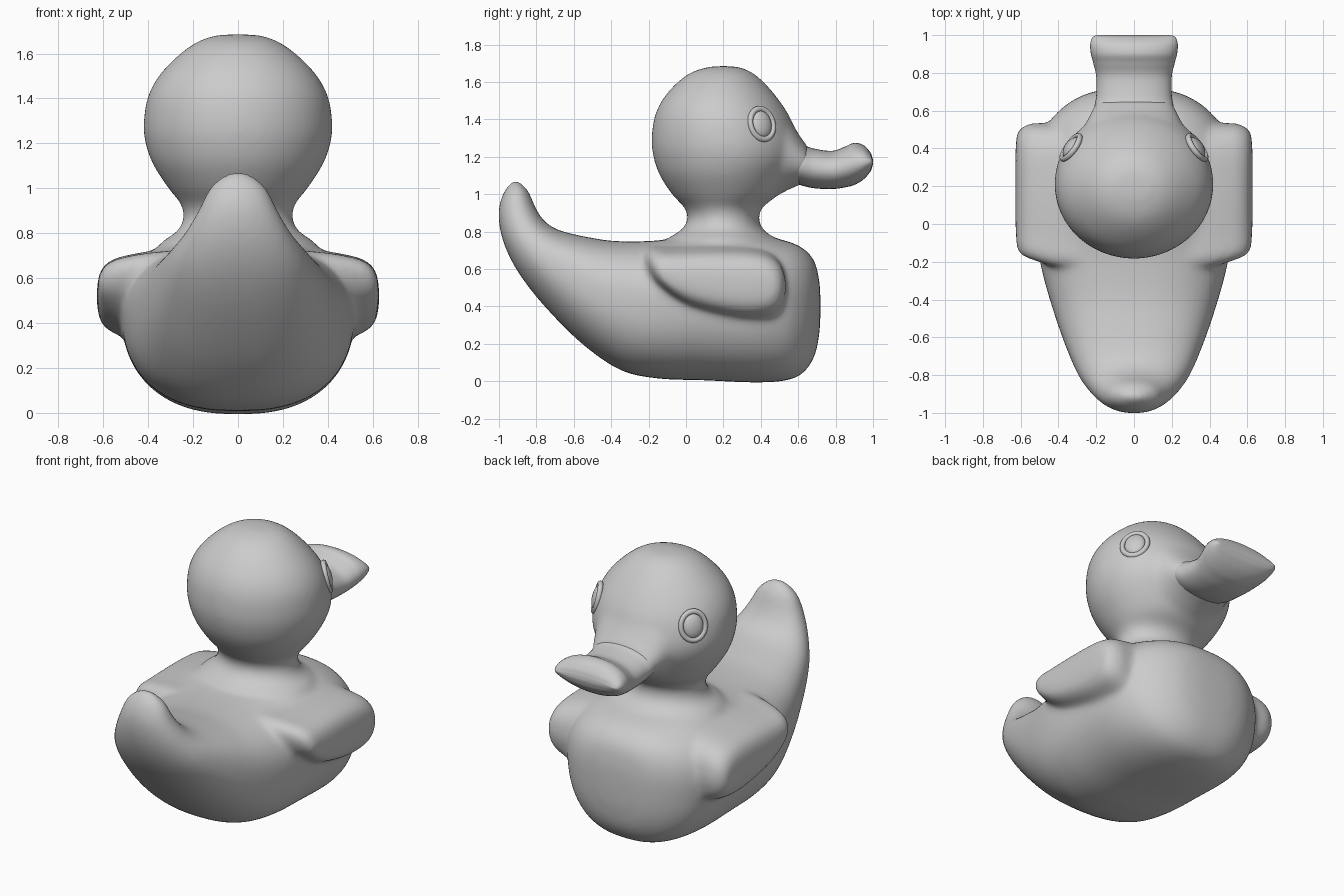
import bpy, bmesh
from math import cos, sin, pi
from mathutils import Vector

if "Cube" in bpy.data.objects:
    bpy.data.objects.remove(bpy.data.objects["Cube"])

N = 48


def spline(rows, sub=6, closed=False):
    """Catmull-Rom interpolation through tuples of numbers."""
    n, out = len(rows), []
    at = (lambda i: rows[i % n]) if closed else (lambda i: rows[max(0, min(n - 1, i))])
    for i in range(n if closed else n - 1):
        p = [at(i + k) for k in (-1, 0, 1, 2)]
        for s in range(sub):
            t = s / sub
            out.append([0.5 * (2 * b + (c - a) * t + (2 * a - 5 * b + 4 * c - d) * t * t
                               + (3 * b - a - 3 * c + d) * t ** 3) for a, b, c, d in zip(*p)])
    return out if closed else out + [list(rows[-1])]


def skin(name, rings):
    """Closed tube through equal-length rings of points."""
    bm = bmesh.new()
    vs = [[bm.verts.new(p) for p in r] for r in rings]
    n = len(rings[0])
    for a, b in zip(vs, vs[1:]):
        for i in range(n):
            bm.faces.new((a[i], a[(i + 1) % n], b[(i + 1) % n], b[i]))
    bm.faces.new(vs[0])
    bm.faces.new(vs[-1])
    bmesh.ops.recalc_face_normals(bm, faces=bm.faces)
    me = bpy.data.meshes.new(name)
    bm.to_mesh(me)
    bm.free()
    me.shade_smooth()
    ob = bpy.data.objects.new(name, me)
    bpy.context.collection.objects.link(ob)
    return ob


def loft(name, rows, e0, e1=None, taper=0):
    """Rows: one end (y, z), opposite end (y, z), half width; squareness goes from e0 to e1."""
    rings, rows = [], spline(rows)
    for k, (y0, z0, y1, z1, w) in enumerate(rows):
        f = min(1, 2 * k / len(rows))
        e = e0 if e1 is None else e0 + (e1 - e0) * f
        ring = []
        for i in range(N):
            a = 2 * pi * i / N
            c, s = cos(a), sin(a)
            u = abs(c) ** (2 / e) * (1 if c > 0 else -1)
            v = abs(s) ** (2 / e) * (1 if s > 0 else -1)
            ring.append((w * u * (1 + taper * f * v), (y0 + y1) / 2 + v * (y1 - y0) / 2,
                         (z0 + z1) / 2 + v * (z1 - z0) / 2))
        rings.append(ring)
    return skin(name, rings)


# body with upswept tail
body = loft("body", [
    (-.93, 1.07, -.90, 1.075, .04), (-.98, 1.0, -.845, 1.02, .12), (-1.003, .89, -.80, .92, .175),
    (-.975, .74, -.75, .85, .235), (-.895, .58, -.67, .805, .30), (-.755, .40, -.52, .77, .365),
    (-.555, .20, -.38, .75, .425), (-.35, .06, -.2, .75, .48), (-.15, .015, -.05, .765, .51),
    (.1, .005, .1, .79, .52), (.35, -.006, .35, .79, .51), (.52, .002, .52, .755, .455),
    (.62, .04, .62, .715, .37), (.685, .13, .685, .645, .26), (.712, .25, .712, .54, .15),
    (.719, .36, .719, .44, .04)], 2.0, 2.5, .09)

# neck and head: horizontal rings (z, centre y, y radius, x radius)
head = loft("head", [(y - r, z, y + r, z, w) for z, y, r, w in [
    (.68, .19, .36, .40), (.76, .19, .29, .34), (.81, .195, .22, .27), (.87, .2, .19, .242), (.93, .2, .21, .255),
    (1.0, .21, .285, .31), (1.1, .21, .35, .375), (1.19, .215, .387, .41), (1.28, .21, .394, .421),
    (1.4, .195, .367, .404), (1.5, .185, .315, .353), (1.59, .185, .24, .268), (1.65, .19, .165, .185),
    (1.678, .2, .09, .11), (1.685, .2, .035, .04)]], 2)

# face tapering into the beak
face = loft("face", [(.3, .95, .3, 1.62, .33), (.42, .975, .42, 1.56, .31), (.5, 1.0, .5, 1.475, .272),
                     (.56, 1.03, .56, 1.39, .243), (.61, 1.05, .61, 1.31, .22), (.655, 1.07, .655, 1.25, .195)], 2)

# wings: outline rings shrinking outward, flaring into the body
outline = spline([(-.19, .63), (-.15, .53), (-.02, .43), (.15, .375), (.33, .35), (.48, .375), (.533, .48),
                  (.51, .61), (.41, .675), (.2, .69), (-.05, .685), (-.155, .68)], 5, True)
wings = []
for side in (-1, 1):
    rings = []
    for x, k in spline([(.25, 1.5), (.40, 1.33), (.48, 1.17), (.535, 1.02), (.58, .88), (.608, .7),
                        (.623, .45), (.628, .2)], 3):
        flare = 1 + max(0, k - 1) * .5
        ring = []
        for y, z in outline:
            ky = min(k, 1) * .35 + .65 if y > .2 else (k * .3 + .7)
            kz = k if z < .52 else min(k, flare)
            ring.append((side * x, .2 + (y - .2) * (ky if k > .4 else .6), .52 + (z - .52) * kz))
        rings.append(ring)
    wings.append(skin("wing", rings))

# fuse the soft parts into one moulded skin
with bpy.context.temp_override(active_object=body, object=body,
                               selected_editable_objects=[body, head, face] + wings,
                               selected_objects=[body, head, face] + wings):
    bpy.ops.object.join()
body.name = "duck_body"
m = body.modifiers.new("fuse", 'REMESH')
m.mode, m.voxel_size, m.use_smooth_shade = 'VOXEL', .014, True
m = body.modifiers.new("soften", 'SMOOTH')
m.factor, m.iterations = .5, 24

# beak
loft("beak", [(.5, 1.09, .5, 1.24, .17), (.6, 1.053, .6, 1.268, .208), (.68, 1.033, .68, 1.245, .2),
              (.78, 1.028, .78, 1.232, .20), (.85, 1.037, .85, 1.255, .215), (.9, 1.05, .9, 1.275, .228),
              (.95, 1.08, .95, 1.262, .232), (.985, 1.12, .985, 1.225, .222), (.997, 1.15, .997, 1.195, .205),
              (1.0, 1.165, 1.0, 1.18, .19)], 2.1)

# eyes: raised oval rim with a domed pupil
for side, tag in ((-1, "left"), (1, "right")):
    centre = Vector((side * .333, .405, 1.375))
    rot = Vector((side * .34, .24, .1)).to_track_quat('Z', 'Y').to_euler()
    bpy.ops.mesh.primitive_torus_add(major_radius=.08, minor_radius=.016, major_segments=40,
                                     minor_segments=12, location=centre, rotation=rot)
    rim = bpy.context.object
    rim.name = "eye_rim_" + tag
    rim.scale = (.92, 1.04, 1)
    rim.data.shade_smooth()
    bpy.ops.mesh.primitive_uv_sphere_add(segments=32, ring_count=16, radius=1, location=centre, rotation=rot)
    eye = bpy.context.object
    eye.name = "eye_" + tag
    eye.scale = (.06, .073, .03)
    eye.data.shade_smooth()
